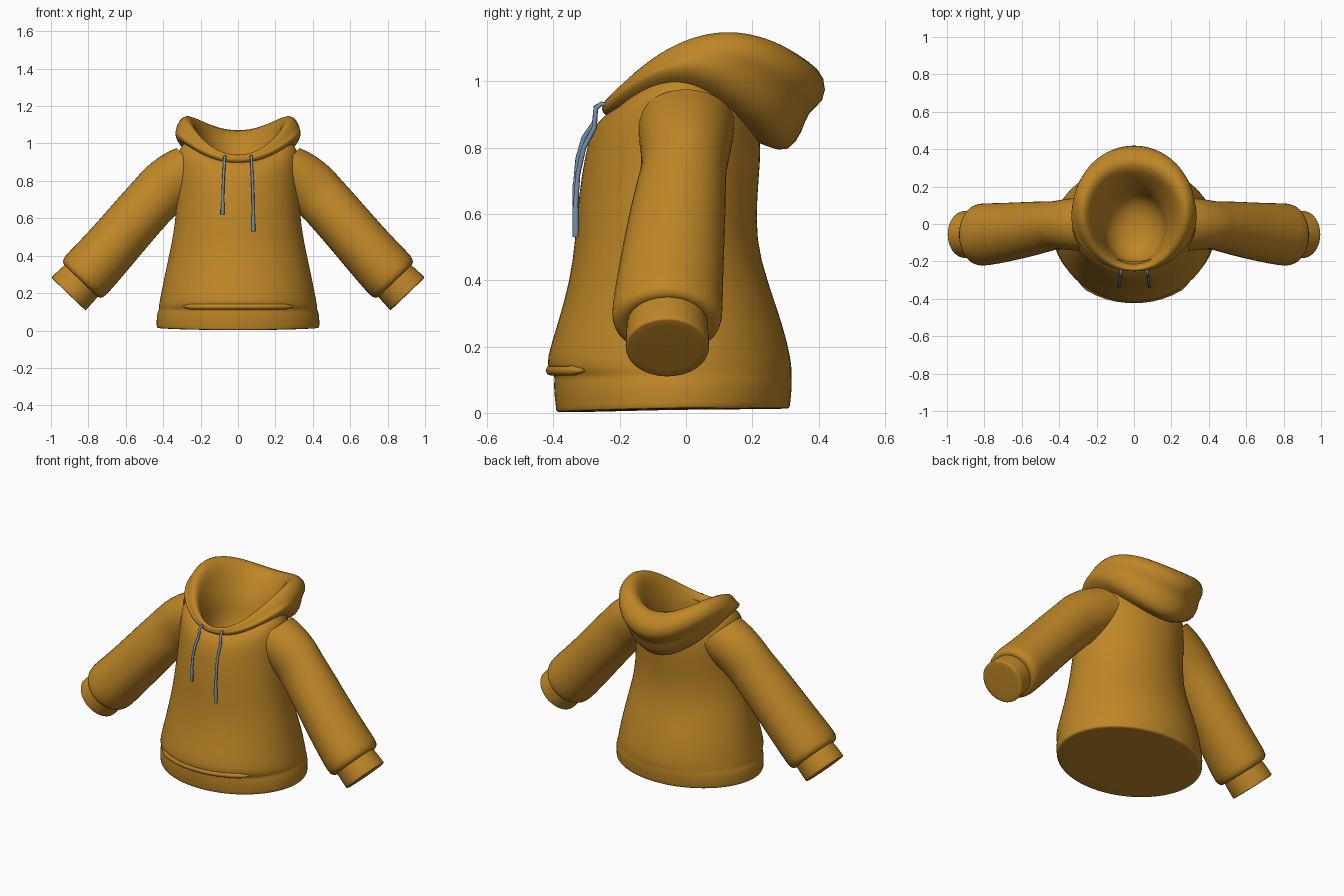
import bpy, bmesh, math
from mathutils import Vector

if "Cube" in bpy.data.objects:
    bpy.data.objects.remove(bpy.data.objects["Cube"])

def material(name, rgb):
    m = bpy.data.materials.new(name)
    m.diffuse_color = (*rgb, 1)
    m.use_nodes = True
    m.node_tree.nodes["Principled BSDF"].inputs["Base Color"].default_value = m.diffuse_color
    return m

CLOTH = material("mustard_cloth", (0.52, 0.24, 0.02))
CORD = material("blue_grey_cord", (0.17, 0.26, 0.38))

def loft(name, rings, cap_start=False, cap_end=False):
    """Skin a list of closed point rings and smooth the result."""
    bm = bmesh.new()
    vs = [[bm.verts.new(p) for p in r] for r in rings]
    n = len(vs[0])
    for a, b in zip(vs, vs[1:]):
        for i in range(n):
            j = (i + 1) % n
            bm.faces.new((a[i], a[j], b[j], b[i]))
    if cap_start:
        bm.faces.new(vs[0][::-1])
    if cap_end:
        bm.faces.new(vs[-1])
    bmesh.ops.recalc_face_normals(bm, faces=bm.faces)
    for f in bm.faces:
        f.smooth = True
    me = bpy.data.meshes.new(name)
    bm.to_mesh(me)
    bm.free()
    ob = bpy.data.objects.new(name, me)
    bpy.context.collection.objects.link(ob)
    me.materials.append(CLOTH)
    sub = ob.modifiers.new("smooth", 'SUBSURF')
    sub.levels = sub.render_levels = 1
    return ob

def saddle_ring(yf, yb, w, zf, zs, zb, n=40):
    """Horizontal oval whose height differs at front, sides and back."""
    c = ((zf + zb) / 2 - zs) / 2
    a, b, mid, half = zs + c, (zf - zb) / 2, (yf + yb) / 2, (yb - yf) / 2
    out = []
    for i in range(n):
        t = 2 * math.pi * i / n
        out.append((w * math.sin(t), mid - half * math.cos(t),
                    a + b * math.cos(t) + c * math.cos(2 * t)))
    return out

def arm_ring(s, x, z, hn, yc, hy, n=20):
    """Oval across the slanted arm axis; s is the side."""
    out = []
    for i in range(n):
        t = 2 * math.pi * i / n
        u = hn * math.cos(t)
        out.append((s * (x + 0.72 * u), yc + hy * math.sin(t), z + 0.69 * u))
    return out

def tube(name, pts, radius, mat, radii=None):
    cu = bpy.data.curves.new(name, 'CURVE')
    cu.dimensions = '3D'
    cu.bevel_depth = radius
    cu.bevel_resolution = 2
    cu.use_fill_caps = True
    sp = cu.splines.new('POLY')
    sp.points.add(len(pts) - 1)
    for i, p in enumerate(pts):
        sp.points[i].co = (*p, 1)
        sp.points[i].radius = radii[i] if radii else 1
    sp.use_smooth = True
    cu.materials.append(mat)
    ob = bpy.data.objects.new(name, cu)
    bpy.context.collection.objects.link(ob)

# Body: hem band, crease, flared waist and chest, closed underneath
body = [(-.38, .30, .42, 0, .012, .012), (-.392, .313, .435, .003, .013, .013),
        (-.393, .315, .437, .012, .022, .022), (-.402, .322, .436, .09, .09, .09),
        (-.394, .318, .424, .11, .11, .11), (-.415, .32, .425, .128, .125, .125),
        (-.423, .318, .42, .16, .16, .16), (-.39, .295, .4, .26, .26, .26),
        (-.35, .245, .37, .4, .4, .4), (-.335, .212, .345, .52, .52, .52),
        (-.325, .215, .33, .65, .65, .65), (-.305, .225, .325, .78, .78, .76),
        (-.285, .225, .325, .85, .89, .82), (-.25, .215, .32, .9, .975, .86),
        (-.2, .19, .27, .91, 1.02, .88)]
loft("body", [saddle_ring(*r) for r in body], cap_start=True)

# Hood: thick folded roll, drooping at the back, turning into the neck hollow
hood = [(-.2, .18, .27, .88, .98, .83), (-.24, .25, .315, .893, 1.01, .80),
        (-.252, .31, .335, .905, 1.035, .78), (-.255, .355, .337, .915, 1.06, .85),
        (-.253, .365, .332, .92, 1.075, .905), (-.253, .42, .33, .925, 1.09, .935),
        (-.253, .425, .318, .932, 1.12, 1.01), (-.243, .37, .28, .942, 1.155, 1.065),
        (-.228, .31, .235, .93, 1.115, 1.08), (-.215, .25, .205, .91, 1.01, 1.01),
        (-.21, .18, .17, .89, .93, .91), (-.205, .17, .165, .81, .83, .81),
        (-.15, .11, .11, .75, .76, .75), (-.05, .03, .04, .73, .73, .73)]
loft("hood", [saddle_ring(*r) for r in hood], cap_end=True)

# Sleeves and cuffs
sleeve = [(.22, .87, .155, 0, .15), (.30, .835, .155, 0, .145), (.40, .76, .15, -.003, .132),
          (.43, .725, .146, -.008, .13), (.52, .63, .146, -.022, .145),
          (.68, .44, .148, -.045, .16), (.80, .31, .155, -.057, .17),
          (.83, .277, .152, -.057, .168), (.843, .262, .13, -.057, .142),
          (.835, .27, .10, -.057, .11)]
cuff = [(.82, .283, .12, -.056, .122), (.85, .253, .127, -.056, .126),
        (.90, .203, .129, -.056, .128), (.906, .196, .129, -.056, .128),
        (.907, .195, .124, -.056, .122)]
for side, s in (("right", 1), ("left", -1)):
    loft(side + "_sleeve", [arm_ring(s, *r) for r in sleeve])
    loft(side + "_cuff", [arm_ring(s, *r) for r in cuff], cap_end=True)

# Pocket fold above the hem
arc = [math.radians(a) for a in range(-44, 45, 8)]
tube("pocket_fold", [(.425 * math.sin(t), -.048 - .36 * math.cos(t), .128) for t in arc],
     .016, CLOTH, [.3] + [1] * (len(arc) - 2) + [.3])

# Drawstrings with thicker tips
for side, s, end in (("right", 1, .53), ("left", -1, .62)):
    k = (.93 - end) / .40
    path = [(.068, -.235, .925), (.07, -.255, .932), (.072, -.272, .918), (.074, -.276, .86),
            (.077, -.308, .80), (.08, -.326, .72), (.082, -.333, .62),
            (.082, -.333, .615), (.083, -.332, .53)]
    tube(side + "_drawstring", [(s * x, y, .93 - (.93 - z) * k) for x, y, z in path],
         .0075, CORD, [1] * 7 + [1.3, 1.3])
